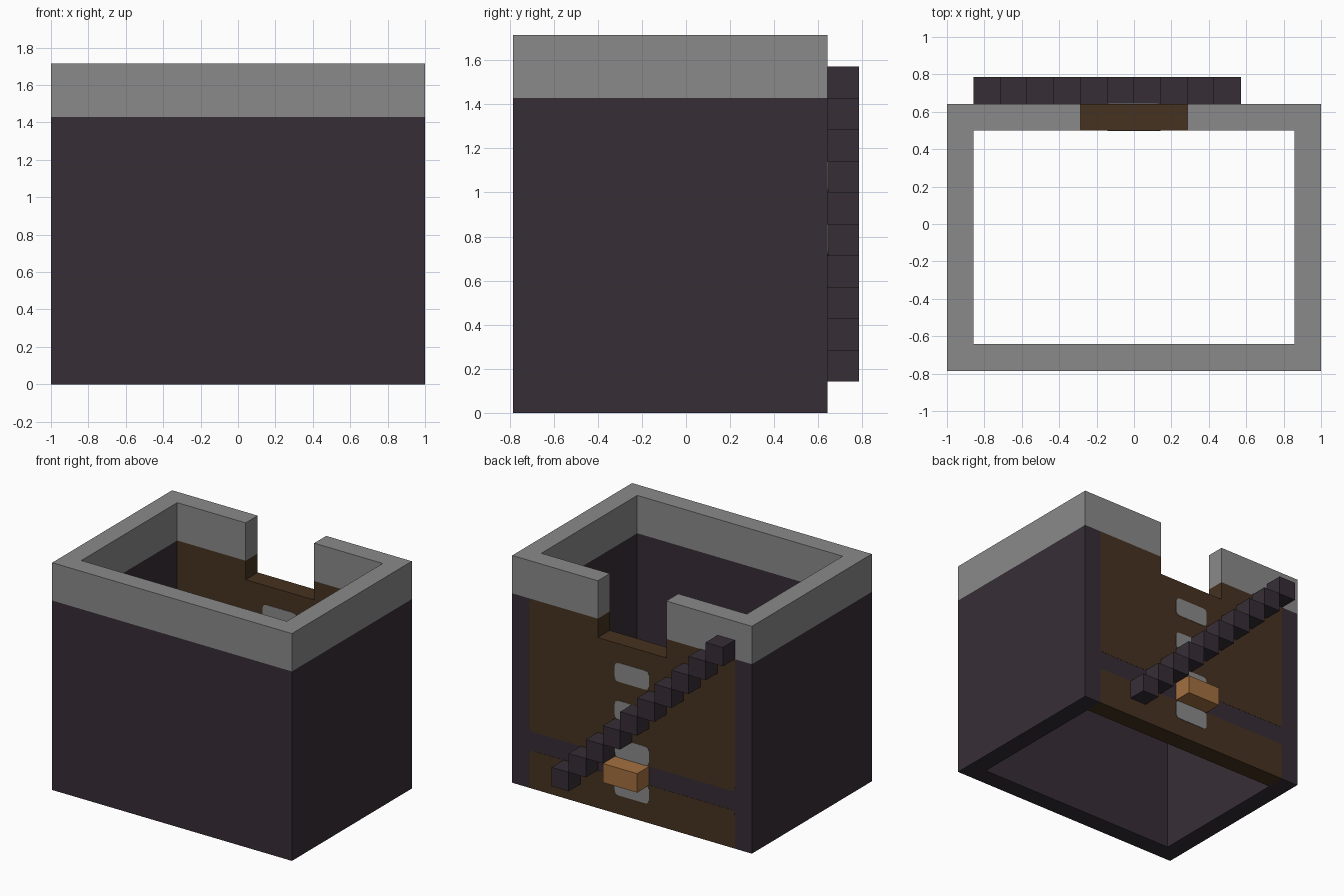
import bpy
import bmesh
from mathutils import Vector

if "Cube" in bpy.data.objects:
    bpy.data.objects.remove(bpy.data.objects["Cube"], do_unlink=True)

V = 1 / 7                      # block size; all dimensions below are in blocks
BACK, INNER = 4.5, 3.5         # outer and inner plane of the back wall


def material(name, color):
    m = bpy.data.materials.new(name)
    m.use_nodes = True
    m.diffuse_color = (*color, 1)
    m.node_tree.nodes["Principled BSDF"].inputs["Base Color"].default_value = (*color, 1)
    return m


DARK = material("dark stone", (0.037, 0.027, 0.037))
GREY = material("grey stone", (0.255, 0.255, 0.255))
BROWN = material("dark wood", (0.061, 0.032, 0.0144))
ORANGE = material("light wood", (0.371, 0.162, 0.051))


def rounded(points, corners, r=0.25, steps=4):
    """Round the listed corners of a closed outline."""
    out = []
    for i, p in enumerate(points):
        p = Vector(p)
        if i not in corners:
            out.append(p)
            continue
        a = p + (Vector(points[i - 1]) - p).normalized() * r
        b = p + (Vector(points[(i + 1) % len(points)]) - p).normalized() * r
        for k in range(steps + 1):
            t = k / steps
            out.append(a * (1 - t) ** 2 + p * 2 * t * (1 - t) + b * t * t)
    return out


def prism(name, outline, lo, hi, mat, axis="z"):
    """Extrude an outline along z (outline in x, y) or y (outline in x, z)."""
    bm = bmesh.new()
    place = (lambda a, b, d: (a, b, d)) if axis == "z" else (lambda a, b, d: (a, d, b))
    face = bm.faces.new([bm.verts.new(Vector(place(a, b, lo)) * V) for a, b in outline])
    new = bmesh.ops.extrude_face_region(bm, geom=[face])["geom"]
    shift = Vector(place(0, 0, hi - lo)) * V
    bmesh.ops.translate(bm, vec=shift, verts=[g for g in new if isinstance(g, bmesh.types.BMVert)])
    bmesh.ops.recalc_face_normals(bm, faces=bm.faces)
    mesh = bpy.data.meshes.new(name)
    bm.to_mesh(mesh)
    bm.free()
    mesh.materials.append(mat)
    ob = bpy.data.objects.new(name, mesh)
    bpy.context.collection.objects.link(ob)
    return ob


def rect(x0, x1, y0, y1):
    return [(x0, y0), (x1, y0), (x1, y1), (x0, y1)]


def mirrored(half):
    return half + [(-x, y) for x, y in reversed(half)]


# Front and side walls, open at the top, bottom and back
prism("lower_walls", mirrored([(7, -5.5), (7, BACK), (6, BACK), (6, -4.5)]), 0, 10, DARK)

# Grey rim, wrapping round to the notch in the back wall
prism("upper_rim", mirrored([(7, -5.5), (7, BACK), (2, BACK), (2, INNER), (6, INNER), (6, -4.5)]),
      10, 12, GREY)

# Wooden back wall: notched upper panel, lower panel and the dark band between
upper = mirrored([(6, 3), (6, 10), (2, 10), (2, 9)])
prism("upper_back_panel", rounded(upper, {0, len(upper) - 1}), INNER, BACK, BROWN, "y")
prism("lower_back_panel", rounded(rect(-6, 6, 0, 2), {2, 3}), INNER, BACK, BROWN, "y")
prism("back_band", rect(-6, 6, 1.7, 3.3), INNER + 0.01, BACK - 0.01, DARK, "y")

# Pale studs down the middle of the back wall, seen on both of its faces
for n, z in enumerate((1, 3, 5, 7), 1):
    prism(f"back_stud_{n}", rounded(rect(-1, 1, z, z + 1), {0, 1, 2, 3}),
          INNER - 0.02, BACK + 0.02, GREY, "y")

# Stepped diagonal bar across the back
bar = prism("diagonal_bar", rect(3, 4, 1, 2), BACK, BACK + 1, DARK, "y")
steps = bar.modifiers.new("steps", "ARRAY")
steps.count = 10
steps.use_relative_offset = False
steps.use_constant_offset = True
steps.constant_offset_displace = (-V, 0, V)

# Handle block on the back
prism("handle_block", rect(-1, 1, 2, 3), BACK, BACK + 1, ORANGE, "y")
